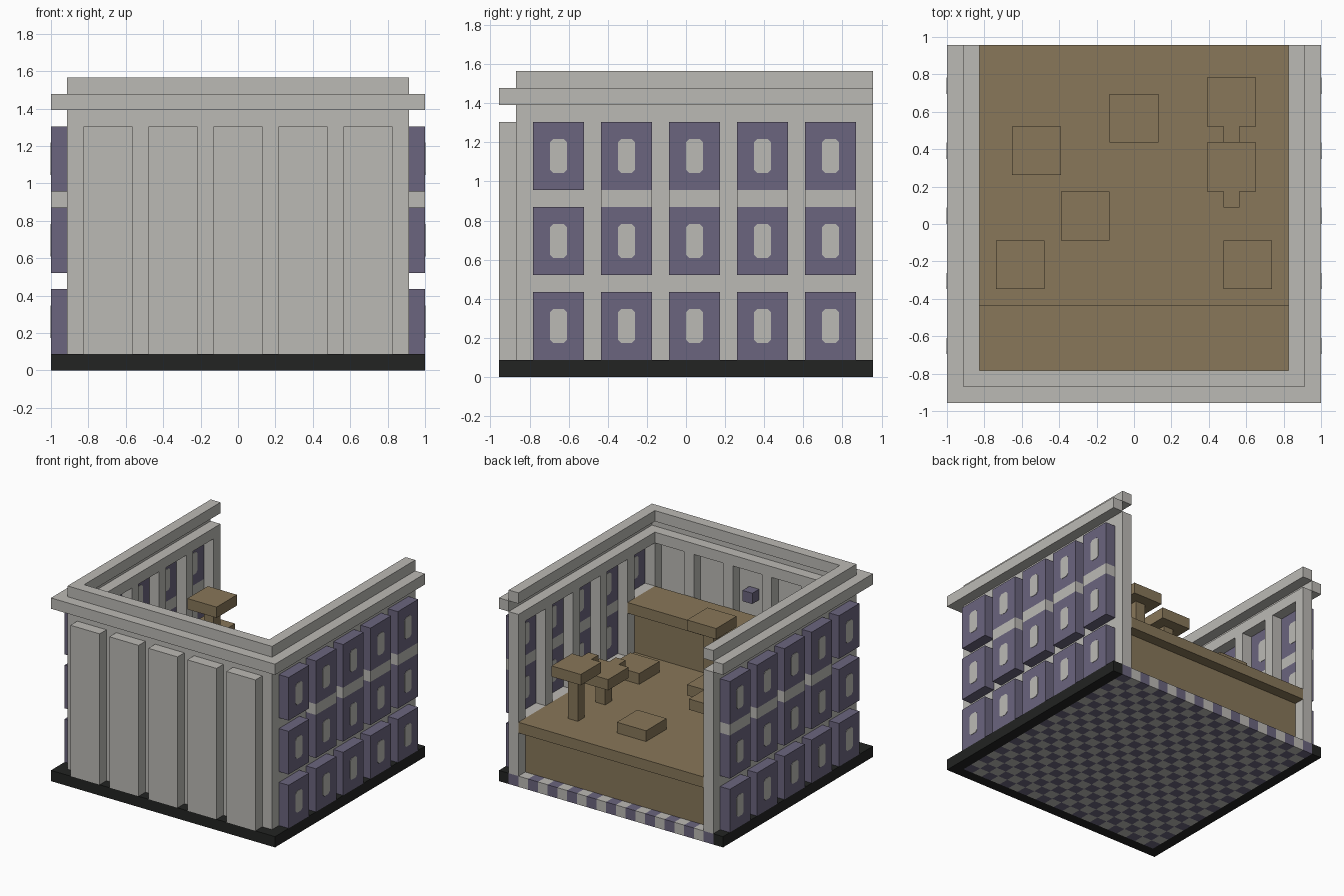
import bpy
import bmesh
from mathutils import Matrix, Vector

cube = bpy.data.objects.get("Cube")
if cube:
    bpy.data.objects.remove(cube, do_unlink=True)

U = 2 / 23  # one block


def material(name, rgb):
    m = bpy.data.materials.new(name)
    m.use_nodes = True
    col = (*rgb, 1)
    m.diffuse_color = col
    node = m.node_tree.nodes["Principled BSDF"]
    node.inputs["Base Color"].default_value = col
    node.inputs["Roughness"].default_value = 0.9
    return m


STONE = material("pale stone", (0.50, 0.49, 0.46))
PURPLE = material("dusty purple", (0.147, 0.130, 0.209))
WOOD = material("brown wood", (0.246, 0.184, 0.100))
BLACK = material("black base", (0.016, 0.017, 0.016))


def build(name, boxes, *mats):
    """Object from boxes (x0, x1, y0, y1, z0, z1[, material index]) in blocks."""
    bm = bmesh.new()
    for b in boxes:
        lo, hi = Vector(b[0:6:2]) * U, Vector(b[1:6:2]) * U
        mat = Matrix.Translation((lo + hi) / 2) @ Matrix.Diagonal((*(hi - lo), 1))
        verts = bmesh.ops.create_cube(bm, size=1, matrix=mat)["verts"]
        for f in {f for v in verts for f in v.link_faces}:
            f.material_index = b[6] if len(b) > 6 else 0
    return finish(name, bm, mats)


def finish(name, bm, mats):
    me = bpy.data.meshes.new(name)
    bm.to_mesh(me)
    bm.free()
    for m in mats:
        me.materials.append(m)
    ob = bpy.data.objects.new(name, me)
    bpy.context.collection.objects.link(ob)
    return ob


def both(boxes):
    """Boxes on the +x side together with their mirror images."""
    return list(boxes) + [(-b[1], -b[0], *b[2:]) for b in boxes]


# Base rim and chequered floor
build("base_rim", both([(10.5, 11.5, -11, 11, 0, 1)]) + [(-10.5, 10.5, -11, -10, 0, 1)], BLACK)
build("checker_floor",
      [(i - .5, i + .5, j, j + 1, 0, 1, (i + j) % 2)
       for i in range(-10, 11) for j in range(-10, 11)], PURPLE, STONE)

# Column positions of the panels
side_cols = [-9 + 4 * k for k in range(5)]
front_cols = [-9.5 + 4 * k for k in range(5)]

# Side walls: low wall, head beam, pillars, filled strip behind the first column
side = [(9.5, 10.5, -10, 11, 1, 6), (9.5, 10.5, -10, 11, 15, 16),
        (9.5, 10.5, -10, -9, 6, 15), (9.5, 10.5, -9, -6, 10, 11)]
side += [(9.5, 10.5, y + 3, y + 4, 6, 15) for y in side_cols]
build("side_walls", both(side), STONE)

# Front wall with openings closed by outer panels
front = [(-9.5, 9.5, -10, -9, 15, 16)]
front += [(x + 3, x + 4, -10, -9, 1, 15) for x in front_cols[:-1]]
build("front_wall", front, STONE)
build("front_panels", [(x, x + 3, -11, -10, 1, 15) for x in front_cols], STONE)
build("wall_knob", [(-.5, .5, -10, -9, 12, 13)], PURPLE)

# Cornice outside and top beam, stepped
build("cornice", both([(10.5, 11.5, -11, 11, 16, 17)]) + [(-10.5, 10.5, -11, -10, 16, 17)], STONE)
build("top_beam", both([(9.5, 10.5, -10, 11, 17, 18)]) + [(-9.5, 9.5, -10, -9, 17, 18)], STONE)

# Purple side panels, with pale strips between the upper rows
build("side_panels", both([(10.5, 11.5, y, y + 3, z, z + 4)
                           for y in side_cols for z in (1, 6, 11)]), PURPLE)
build("panel_strips", both([(10.5, 11.5, y, y + 3, 10, 11) for y in side_cols[1:]]), STONE)

# Thin pale medallions with cut corners, on both faces of each panel
bm = bmesh.new()
profile = [(-.5, -.8), (-.3, -1), (.3, -1), (.5, -.8), (.5, .8), (.3, 1), (-.3, 1), (-.5, .8)]
T = 0.03
for s in (-1, 1):
    for x in (10.5 - T, 11.5):
        for y in side_cols:
            for z in (1, 6, 11):
                vs = [bm.verts.new(Vector((s * x, y + 1.5 + a, z + 2 + b)) * U)
                      for a, b in profile]
                face = bm.faces.new(vs)
                ext = bmesh.ops.extrude_face_region(bm, geom=[face])["geom"]
                moved = [g for g in ext if isinstance(g, bmesh.types.BMVert)]
                bmesh.ops.translate(bm, verts=moved, vec=(s * T * U, 0, 0))
bmesh.ops.recalc_face_normals(bm, faces=bm.faces)
finish("panel_medallions", bm, [STONE])

# Raised wooden deck and the counter along the front wall
build("deck", [(-9.5, 9.5, -9, 11, 5, 6), (-9.5, 9.5, -9, 10, 1, 5)], WOOD)
build("counter", [(-9.5, 9.5, -9, -5, 10, 11), (-9.5, 9.5, -9, -6, 6, 10)], WOOD)


def table(name, x, y, top, notch=False):
    """Square top centred on x, y, on a post when it is above the deck."""
    parts = [(x - 1.5, x + 1.5, y - 1.5, y + 1.5, top - 1, top)]
    if top > 7:
        parts.append((x - .5, x + .5, y - .5, y + .5, 6, top - 1))
    if notch:
        parts.append((x - .5, x + .5, y - 2.5, y - 1.5, top - 1, top))
    build(name, parts, WOOD)


# Tables and low blocks
table("back_table", 6, 7.5, 11, True)
table("middle_table", 6, 3.5, 9, True)
table("right_table", -6, 4.5, 10)
table("tall_table", -3, .5, 15)
build("tall_table_shelf", [(-4.5, -1.5, -1, 2, 8, 9)], WOOD)
table("back_block", 0, 6.5, 7)
table("left_block", 7, -2.5, 7)
table("right_block", -7, -2.5, 7)
